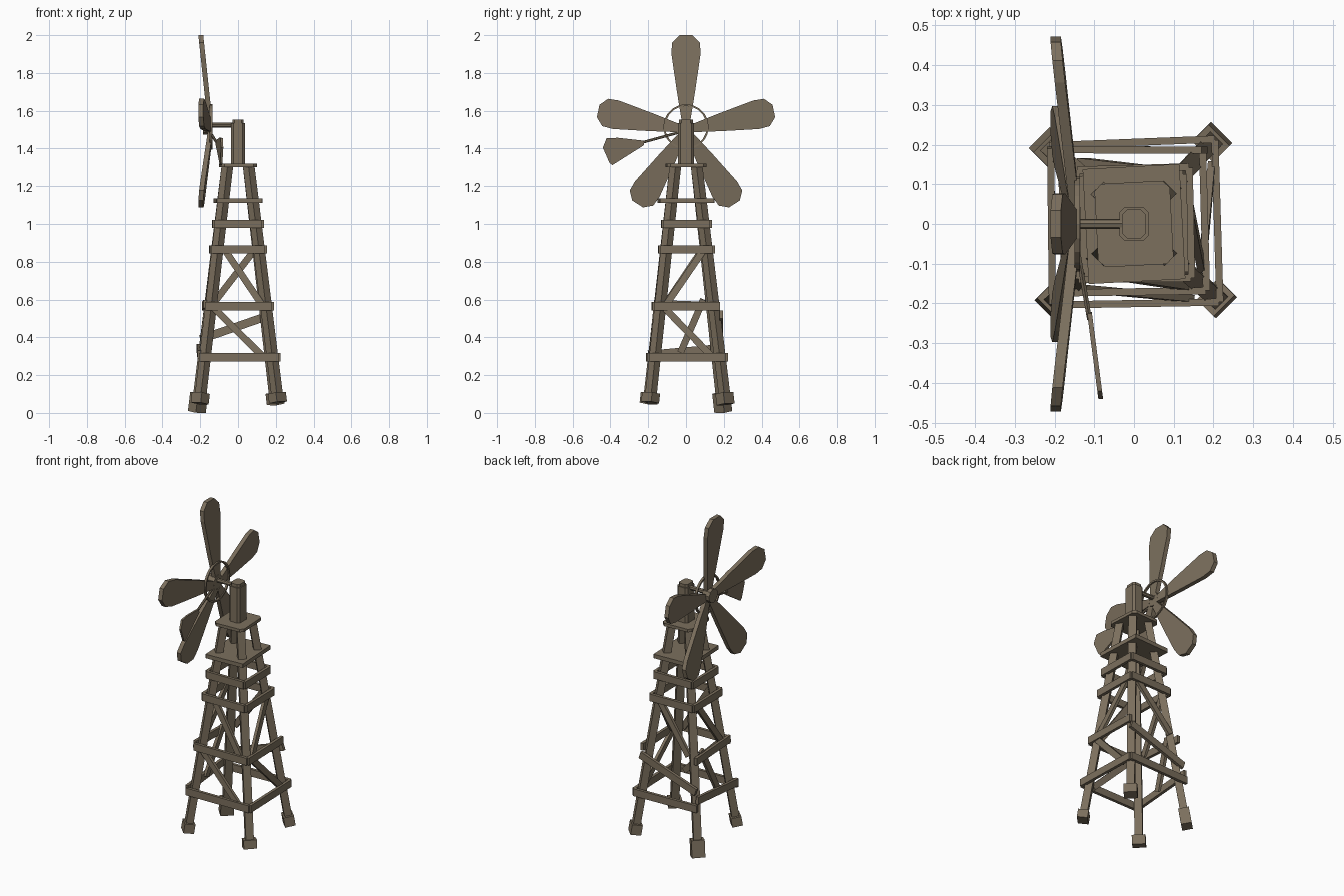
import bpy, bmesh
from math import sin, cos, radians, pi
from mathutils import Vector, Matrix

if "Cube" in bpy.data.objects:
    bpy.data.objects.remove(bpy.data.objects["Cube"])

mat = bpy.data.materials.new("weathered_wood")
mat.diffuse_color = (0.2, 0.16, 0.11, 1)
mat.use_nodes = True
mat.node_tree.nodes["Principled BSDF"].inputs["Base Color"].default_value = mat.diffuse_color


def finish(name, bm):
    bmesh.ops.recalc_face_normals(bm, faces=bm.faces)
    me = bpy.data.meshes.new(name)
    bm.to_mesh(me)
    bm.free()
    me.materials.append(mat)
    ob = bpy.data.objects.new(name, me)
    bpy.context.collection.objects.link(ob)
    return ob


def frame(p, q, normal):
    z = (q - p).normalized()
    x = z.cross(normal).normalized()
    y = z.cross(x)
    m = Matrix((x, y, z)).transposed().to_4x4()
    m.translation = (p + q) / 2
    return m


def beam(name, p, q, w, d, normal):
    """Box from p to q: w across, d along the normal."""
    p, q = Vector(p), Vector(q)
    bm = bmesh.new()
    bmesh.ops.create_cube(bm, size=1, matrix=frame(p, q, Vector(normal))
                          @ Matrix.Diagonal((w, d, (q - p).length, 1)))
    return finish(name, bm)


def rod(name, p, q, r, sides, r2=None):
    p, q = Vector(p), Vector(q)
    bm = bmesh.new()
    bmesh.ops.create_cone(bm, cap_ends=True, segments=sides, radius1=r, radius2=r2 or r,
                          depth=(q - p).length, matrix=frame(p, q, Vector((0, 0.1, 1))))
    return finish(name, bm)


def prism(name, pts, offset):
    """Solid made from a flat outline pushed along offset."""
    bm = bmesh.new()
    f = bm.faces.new([bm.verts.new(p) for p in pts])
    r = bmesh.ops.extrude_face_region(bm, geom=[f], use_keep_orig=True)
    bmesh.ops.translate(bm, vec=offset, verts=[v for v in r["geom"] if isinstance(v, bmesh.types.BMVert)])
    return finish(name, bm)


def plate(name, z, h, hx, hy, c, turn=0):
    """Flat slab with cut corners."""
    quarter = [(hx, hy - c), (hx - c, hy), (-hx + c, hy), (-hx, hy - c),
               (-hx, -hy + c), (-hx + c, -hy), (hx - c, -hy), (hx, -hy + c)]
    a = radians(turn)
    pts = [(x * cos(a) - y * sin(a), x * sin(a) + y * cos(a), z) for x, y in quarter]
    return prism(name, pts, (0, 0, h))


# legs and feet: leg bottom centre, foot bottom height
legs = {
    "front_left": (-0.203, -0.198, 0.05),
    "front_right": (0.212, -0.19, 0.055),
    "back_right": (0.2, 0.21, 0.045),
    "back_left": (-0.218, 0.197, 0.005),
}


def leg_at(key, z):
    x, y, z0 = legs[key]
    top = Vector((0.056 if x > 0 else -0.056, 0.056 if y > 0 else -0.056, 1.31))
    bot = Vector((x, y, z0))
    return bot.lerp(top, (z - z0) / (1.31 - z0))


for key, (x, y, z0) in legs.items():
    out = (1 if x > 0 else -1, 1 if y > 0 else -1, 0)
    beam(key + "_leg", leg_at(key, z0 + 0.02), leg_at(key, 1.31), 0.045, 0.042, out)
    beam(key + "_foot", leg_at(key, z0), leg_at(key, 0.105), 0.075, 0.06, out)

# faces of the tower: two legs and outward direction
faces = {
    "front": ("front_left", "front_right", Vector((0, -1, 0))),
    "right": ("front_right", "back_right", Vector((1, 0, 0))),
    "back": ("back_left", "back_right", Vector((0, 1, 0))),
    "left": ("front_left", "back_left", Vector((-1, 0, 0))),
}


def brace(name, side, s0, z0, s1, z1, w, out, ext=0.0):
    a, b, n = faces[side]
    p = leg_at(a, z0).lerp(leg_at(b, z0), s0) + n * out
    q = leg_at(a, z1).lerp(leg_at(b, z1), s1) + n * out
    e = (q - p).normalized() * ext
    beam(name, p - e, q + e, w, 0.018, n)


# horizontal boards: heights at both ends
for side in faces:
    rows = [(0.295, 0.295), (0.565, 0.565), (0.865, 0.865), (1.0, 1.0)]
    if side == "back":
        rows[1] = (0.4, 0.51)
    if side == "left":
        rows[0] = (0.31, 0.34)
        rows[1] = (0.575, 0.565)
    for i, (za, zb) in enumerate(rows):
        brace(f"{side}_board_{i}", side, 0, za, 1, zb, 0.044, 0.033, 0.032)

# diagonal braces
diagonals = [
    ("front", 0.04, 0.56, 0.88, 0.29), ("front", 0.15, 0.87, 0.93, 0.57),
    ("right", 0.1, 0.55, 0.9, 0.29), ("right", 0.1, 0.57, 0.95, 0.87),
    ("back", 0.06, 0.58, 0.9, 0.86),
    ("left", 0.42, 0.32, 0.85, 0.6), ("left", 0.1, 0.57, 0.9, 0.86),
]
for i, (side, a, za, b, zb) in enumerate(diagonals):
    brace(f"{side}_diagonal_{i}", side, a, za, b, zb, 0.036, 0.022)

# platforms and head post
plate("lower_platform", 1.112, 0.024, 0.122, 0.145, 0.002, 3)
plate("upper_platform", 1.303, 0.018, 0.095, 0.105, 0.018, 3)
plate("head_post", 1.32, 0.215, 0.036, 0.042, 0.012)
plate("post_cap", 1.533, 0.02, 0.03, 0.036, 0.012)

# axle, hub and ring
HZ = 1.515
rod("axle", (-0.16, 0, 1.525), (-0.02, 0, 1.525), 0.013, 8)
rod("hub", (-0.185, 0, HZ), (-0.135, 0, HZ), 0.042, 10)
bm = bmesh.new()
n = 20
rings = []
for i in range(n):
    t = 2 * pi * i / n
    rings.append([bm.verts.new((-0.143 + dx, (0.115 + dr) * cos(t), HZ + (0.115 + dr) * sin(t)))
                  for dx, dr in ((-.007, -.005), (.007, -.005), (.007, .005), (-.007, .005))])
for i in range(n):
    a, b = rings[i], rings[(i + 1) % n]
    for j in range(4):
        bm.faces.new((a[j], a[(j + 1) % 4], b[(j + 1) % 4], b[j]))
finish("blade_ring", bm)

# blades: outline as radius fraction and half width
half = [(0.06, 0.02), (0.4, 0.048), (0.8, 0.077), (0.92, 0.074), (1.0, 0.034)]
outline = half + [(r, -w) for r, w in reversed(half)]
for i, (ang, length) in enumerate([(90, 0.5), (12, 0.475), (168, 0.475), (-57, 0.47), (-123, 0.47)]):
    c, s = cos(radians(ang)), sin(radians(ang))
    pts = []
    for r, w in outline:
        d = r * length
        pts.append((-0.157 - 0.053 * r, d * c - w * s, 1.5 + d * s + w * c))
    prism(f"blade_{i}", pts, (0.026, 0, 0))

# tail vane and its rod
vane = [(-0.44, 1.405), (-0.42, 1.455), (-0.36, 1.457), (-0.225, 1.442), (-0.222, 1.418), (-0.39, 1.312), (-0.405, 1.325)]
prism("tail_vane", [(-0.147 - y * 0.13, y, z) for y, z in vane], (0.012, 0, 0))
rod("tail_rod", (-0.15, -0.02, 1.49), (-0.112, -0.24, 1.43), 0.007, 6)

# sit the whole model on the ground
bpy.context.view_layer.update()
low = min((o.matrix_world @ v.co).z for o in bpy.data.objects for v in o.data.vertices)
for o in bpy.data.objects:
    if o.name.endswith("_foot"):
        for v in o.data.vertices:
            v.co.z -= low
